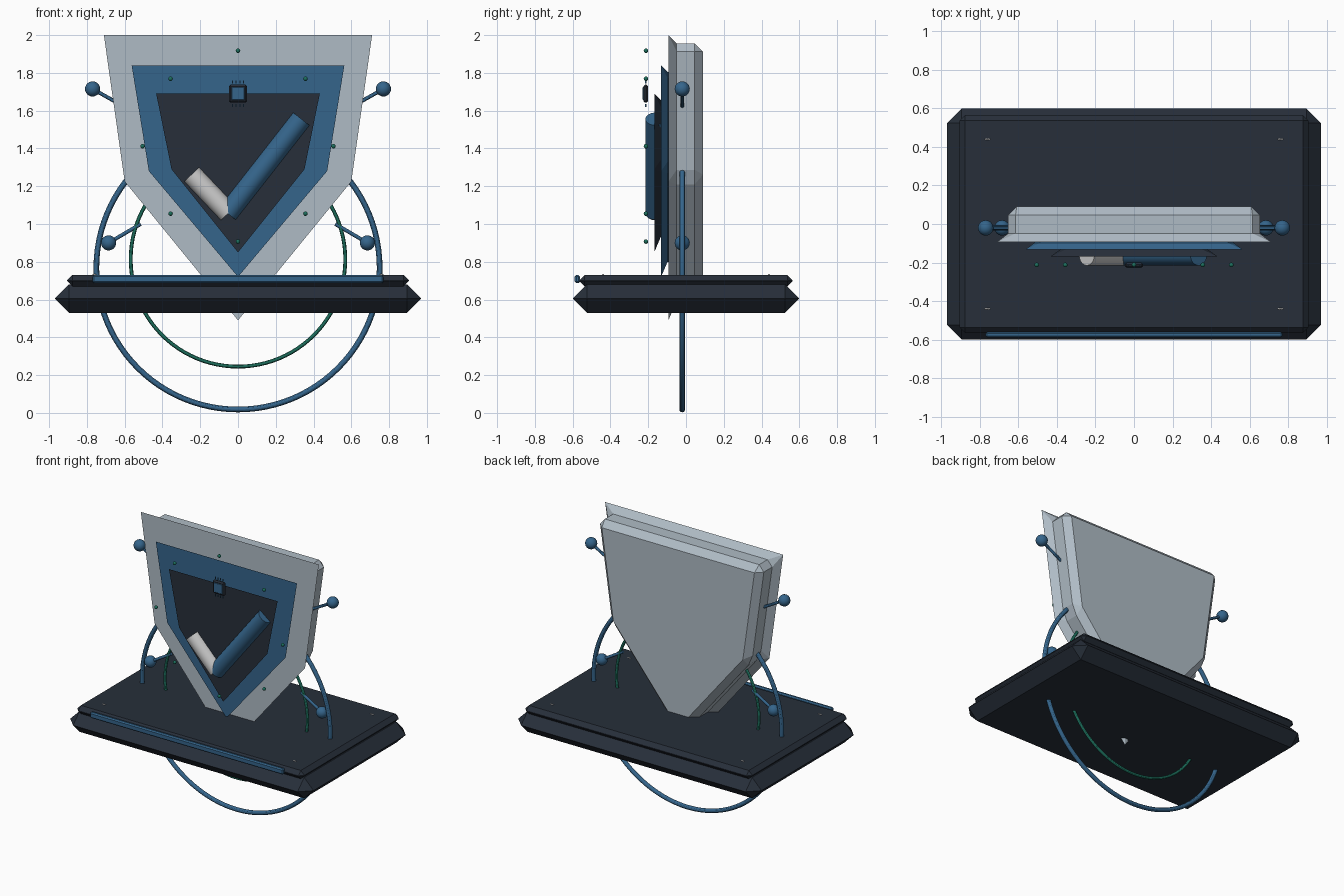
import bpy, bmesh, math
from mathutils import Vector

if "Cube" in bpy.data.objects:
    bpy.data.objects.remove(bpy.data.objects["Cube"])


def material(name, rgb):
    m = bpy.data.materials.new(name)
    m.diffuse_color = (*rgb, 1)
    m.use_nodes = True
    m.node_tree.nodes["Principled BSDF"].inputs["Base Color"].default_value = m.diffuse_color
    return m


NAVY = material("navy", (0.02, 0.028, 0.042))
BLUE = material("blue", (0.035, 0.13, 0.26))
SILVER = material("silver", (0.43, 0.50, 0.56))
GREEN = material("green", (0.012, 0.16, 0.11))
WHITE = material("white", (0.8, 0.8, 0.82))


def finish(name, bm, mat):
    me = bpy.data.meshes.new(name)
    bm.to_mesh(me)
    bm.free()
    ob = bpy.data.objects.new(name, me)
    bpy.context.collection.objects.link(ob)
    me.materials.append(mat)
    return ob


def smooth(ob, name, mat):
    ob.name = name
    ob.data.materials.append(mat)
    bpy.ops.object.shade_smooth_by_angle()


def box(name, size, loc, mat, bevel=0):
    bm = bmesh.new()
    bmesh.ops.create_cube(bm, size=1)
    bmesh.ops.scale(bm, vec=size, verts=bm.verts)
    if bevel:
        bmesh.ops.bevel(bm, geom=bm.edges[:], offset=bevel, segments=1,
                        affect='EDGES', profile=0.5)
    bmesh.ops.translate(bm, vec=loc, verts=bm.verts)
    return finish(name, bm, mat)


def rod(name, a, b, r, mat, sides=32):
    a, b = Vector(a), Vector(b)
    bpy.ops.mesh.primitive_cylinder_add(
        vertices=sides, radius=r, depth=(b - a).length, location=(a + b) / 2,
        rotation=(b - a).to_track_quat('Z', 'Y').to_euler())
    smooth(bpy.context.object, name, mat)


def ball(name, loc, r, mat, seg=24, scale=(1, 1, 1)):
    bpy.ops.mesh.primitive_uv_sphere_add(segments=seg, ring_count=seg // 2,
                                         radius=r, location=loc, scale=scale)
    smooth(bpy.context.object, name, mat)


def ring(name, R, r, z, mat):
    bpy.ops.mesh.primitive_torus_add(
        major_radius=R, minor_radius=r, major_segments=96, minor_segments=12,
        location=(0, -0.02, z), rotation=(math.pi / 2, 0, 0))
    smooth(bpy.context.object, name, mat)


def inset(pts, d):
    """Mitred inward offset of a counter-clockwise outline."""
    out = []
    for i, p in enumerate(pts):
        e1 = (p - pts[i - 1]).normalized()
        e2 = (pts[(i + 1) % len(pts)] - p).normalized()
        n1, n2 = Vector((-e1.y, e1.x)), Vector((-e2.y, e2.x))
        out.append(p + (n1 + n2) * d / (1 + n1.dot(n2)))
    return out


def chamfer(pts, d):
    """Each corner replaced by two points."""
    out = []
    for i, p in enumerate(pts):
        for q in (pts[i - 1], pts[(i + 1) % len(pts)]):
            out.append(p + (q - p).normalized() * d)
    return out


def shield(name, top, side, tip, y0, y1, b, mat):
    """Five-cornered plate: flared front lip, chamfered corners and back."""
    front = [Vector(p) for p in ((0, tip), side, top,
                                 (-top[0], top[1]), (-side[0], side[1]))]
    body = inset(front, b)
    double = lambda ps: [p for p in ps for _ in range(2)]
    mid = chamfer(body, b)
    loops = [(double(front), y0), (mid, y0 + b), (mid, y1 - b),
             (double(inset(body, b)), y1)]
    bm = bmesh.new()
    rows = [[bm.verts.new((p.x, y, p.y)) for p in ps] for ps, y in loops]
    n = len(mid)
    for r0, r1 in zip(rows, rows[1:]):
        for i in range(n):
            j = (i + 1) % n
            bm.faces.new((r0[i], r0[j], r1[j], r1[i]))
    bm.faces.new(rows[0][::2])
    bm.faces.new(rows[-1][::2])
    bmesh.ops.remove_doubles(bm, verts=bm.verts, dist=1e-5)
    bmesh.ops.recalc_face_normals(bm, faces=bm.faces)
    return finish(name, bm, mat)


# Base: two bevelled slabs with front light strip and bolts
box("base_lower", (1.94, 1.20, 0.15), (0, 0, 0.605), NAVY, 0.0749)
box("base_upper", (1.81, 1.13, 0.06), (0, 0, 0.70), NAVY, 0.028)
box("base_front_strip", (1.54, 0.028, 0.042), (0, -0.575, 0.708), BLUE, 0.008)
for sx in (-1, 1):
    for sy in (-1, 1):
        ball("base_bolt", (sx * 0.76, sy * 0.44, 0.73), 0.005, WHITE, 12, (3, 1, 1))

# Layered shield
shield("shield_outer", (0.71, 2.0), (0.60, 1.225), 0.49, -0.093, 0.09, 0.044, SILVER)
shield("shield_middle", (0.563, 1.84), (0.472, 1.28), 0.72, -0.132, -0.06, 0.034, BLUE)
shield("shield_inner", (0.433, 1.69), (0.352, 1.29), 0.85, -0.168, -0.09, 0.036, NAVY)

# Check mark bars
for nm, c, ang, length, mat in (("check_short", (-0.148, 1.16), -46.5, 0.283, WHITE),
                                ("check_long", (0.14, 1.306), 52, 0.635, BLUE)):
    dx, dz = (f(math.radians(ang)) * length / 2 for f in (math.cos, math.sin))
    rod(nm, (c[0] - dx, -0.16, c[1] - dz), (c[0] + dx, -0.16, c[1] + dz), 0.055, mat)

# Rings through base and shield
ring("outer_ring", 0.75, 0.015, 0.768, BLUE)
ring("inner_ring", 0.568, 0.010, 0.813, GREEN)

# Side nodes with connector rods
for s in (-1, 1):
    for nm, x, z, ex, ez in (("upper", 0.77, 1.715, 0.60, 1.62),
                             ("lower", 0.685, 0.90, 0.515, 1.0)):
        ball(nm + "_node", (s * x, -0.02, z), 0.04, BLUE)
        rod(nm + "_connector", (s * x, -0.02, z), (s * ex, -0.02, ez), 0.01, BLUE, 12)

# Circle of floating dots
for i in range(8):
    a = i * math.pi / 4
    ball("orbit_dot", (0.505 * math.cos(a), -0.212, 1.412 + 0.505 * math.sin(a)),
         0.012, GREEN, 16)

# Chip with pins
box("chip_body", (0.096, 0.026, 0.096), (0, -0.213, 1.69), NAVY, 0.009)
box("chip_core", (0.068, 0.008, 0.068), (0, -0.225, 1.69), BLUE, 0.002)
for x in (-0.03, -0.01, 0.01, 0.03):
    for s in (-1, 1):
        box("chip_pin", (0.006, 0.006, 0.016), (x, -0.213, 1.69 + s * 0.062), BLUE)
